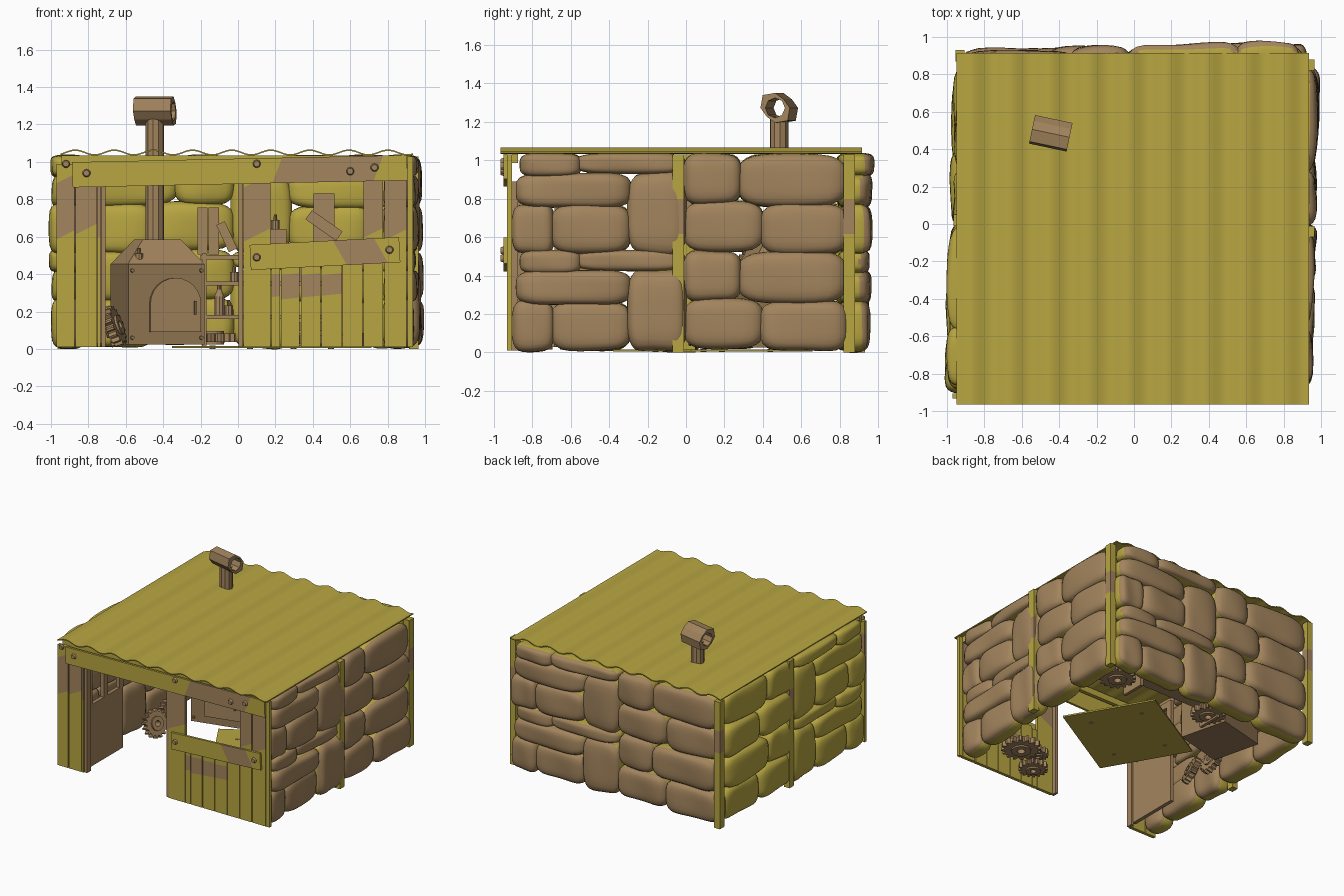
import bpy, bmesh, math, random
from mathutils import Matrix, Vector

if "Cube" in bpy.data.objects:
    bpy.data.objects.remove(bpy.data.objects["Cube"])

random.seed(4)

def material(name, rgb):
    m = bpy.data.materials.new(name)
    m.diffuse_color = (*rgb, 1)
    m.use_nodes = True
    m.node_tree.nodes["Principled BSDF"].inputs["Base Color"].default_value = m.diffuse_color
    return m

OLIVE = material("olive_wood", (0.48, 0.38, 0.054))
BROWN = material("rust_brown", (0.365, 0.232, 0.11))
IRON = material("dark_iron", (0.3, 0.19, 0.09))
MATS = [OLIVE, BROWN, IRON]
O, B, I = 0, 1, 2

def place(x, y, z, rx=0, ry=0, rz=0):
    r = [Matrix.Rotation(math.radians(a), 4, ax) for a, ax in ((rx, 'X'), (ry, 'Y'), (rz, 'Z'))]
    return Matrix.Translation((x, y, z)) @ r[2] @ r[1] @ r[0]

def finish(name, bm, mat=None, M=None, smooth=False):
    if mat is not None:
        for f in bm.faces:
            f.material_index = mat
    if M is not None:
        bm.transform(M)
    bmesh.ops.recalc_face_normals(bm, faces=bm.faces)
    for f in bm.faces:
        f.smooth = smooth
    me = bpy.data.meshes.new(name)
    bm.to_mesh(me)
    bm.free()
    for m in MATS:
        me.materials.append(m)
    ob = bpy.data.objects.new(name, me)
    bpy.context.collection.objects.link(ob)
    return ob

def box(name, size, M, mat=O, top=1.0):
    bm = bmesh.new()
    bmesh.ops.create_cube(bm, size=1)
    for v in bm.verts:
        t = top if v.co.z > 0 else 1
        v.co = Vector((v.co.x * size[0] * t, v.co.y * size[1] * t, v.co.z * size[2]))
    return finish(name, bm, mat, M)

def patched(name, size, M, axis, lo, hi, slope=0.0):
    """Board that is brown between two slanted cuts along one axis, olive elsewhere."""
    bm = bmesh.new()
    bmesh.ops.create_cube(bm, size=1)
    for v in bm.verts:
        v.co = Vector(a * s for a, s in zip(v.co, size))
    n = Vector((1, 0, -slope)) if axis == 0 else Vector((-slope, 0, 1))
    for d in (lo, hi):
        p = Vector((d, 0, 0)) if axis == 0 else Vector((0, 0, d))
        bmesh.ops.bisect_plane(bm, geom=bm.verts[:] + bm.edges[:] + bm.faces[:], plane_co=p, plane_no=n)
    for f in bm.faces:
        f.material_index = B if lo < f.calc_center_median().dot(n) < hi else O
    return finish(name, bm, None, M)

def cyl(name, r1, r2, depth, M, mat=B, n=8):
    bm = bmesh.new()
    bmesh.ops.create_cone(bm, cap_ends=True, segments=n, radius1=r1, radius2=r2, depth=depth)
    return finish(name, bm, mat, M)

def ring(name, outer, inner, depth, M, mat=B):
    """Extruded ring; outer is a list of radii around the circle."""
    bm = bmesh.new()
    n = len(outer)
    loops = []
    for z, inside in ((-depth / 2, 0), (depth / 2, 0), (depth / 2, 1), (-depth / 2, 1)):
        loops.append([bm.verts.new(((inner if inside else outer[i]) * math.cos(2 * math.pi * i / n),
                                    (inner if inside else outer[i]) * math.sin(2 * math.pi * i / n), z))
                      for i in range(n)])
    for k in range(4):
        a, b = loops[k], loops[(k + 1) % 4]
        for i in range(n):
            j = (i + 1) % n
            bm.faces.new((a[i], a[j], b[j], b[i]))
    return finish(name, bm, mat, M)

def gear(name, r, M, teeth=16):
    ring(name, [r, r, r * .82, r * .82] * teeth, r * .45, .045, M)
    ring(name + "_hub", [r * .5] * 16, r * .2, .07, M)

# Corrugated roof
bm = bmesh.new()
cols = []
for i in range(109):
    x = -.95 + 1.885 * i / 108
    z = 1.05 + .013 * math.cos(2 * math.pi * (x + .87) / .209)
    cols.append([bm.verts.new((x, y, z + dz)) for y, dz in
                 ((-.965, -.004), (.915, -.004), (.915, .004), (-.965, .004))])
for a, b in zip(cols, cols[1:]):
    for k in range(4):
        bm.faces.new((a[k], a[(k + 1) % 4], b[(k + 1) % 4], b[k]))
bm.faces.new(cols[0])
bm.faces.new(cols[-1])
roof = finish("corrugated_roof", bm, O)
for p in roof.data.polygons:
    p.use_smooth = abs(p.normal.y) < .5 and abs(p.normal.x) < .9

# Sandbag walls: bag layout (u0, u1, z0, z1), repeated twice in height
BAGS = [(-.9, -.69, .005, .265), (-.7, -.29, .01, .26), (-.88, -.29, .245, .425),
        (-.86, -.55, .41, .525), (-.57, -.01, .425, .525), (-.3, .0, .0, .43),
        (-.01, .4, .02, .275), (.39, .84, .005, .265), (-.01, .285, .265, .525), (.275, .83, .255, .52)]

def sandbag_wall(name, M, stretch=1.0, shift=0.0, thick=.165):
    bm = bmesh.new()
    for lift in (0, .505):
        for u0, u1, z0, z1 in BAGS:
            t = bmesh.new()
            bmesh.ops.create_cube(t, size=2)
            bmesh.ops.subdivide_edges(t, edges=t.edges[:], cuts=7, use_grid_fill=True)
            h = Vector((thick / 2 + random.uniform(-.01, .008),
                        (u1 - u0) / 2 * stretch + .006, (z1 - z0) / 2 + .005))
            c = Vector((random.uniform(-.01, .008), (u0 + u1) / 2 * stretch + shift,
                        (z0 + z1) / 2 + lift + .003))
            ph = random.uniform(0, 6)
            for v in t.verts:
                q = v.co
                k = (abs(q.x) ** 3.2 + abs(q.y) ** 5 + abs(q.z) ** 4) ** (-1 / 4)
                q = q * min(k, 1.0)
                sag = .98 + .04 * math.sin(2.5 * q.y + ph)
                bulge = 1 + .08 * math.sin(3 * q.y + ph + q.z)
                v.co = Vector((q.x * h.x * bulge, q.y * h.y, q.z * h.z * sag)) + c
            t.normal_update()
            for f in t.faces:      # outward side brown, the rest olive
                f.material_index = B if f.normal.x > .22 else O
            me = bpy.data.meshes.new("tmp")
            t.to_mesh(me)
            t.free()
            bm.from_mesh(me)
            bpy.data.meshes.remove(me)
    finish(name, bm, None, M, True)

sandbag_wall("right_sandbags", place(.885, 0, 0, rz=-1.6))
sandbag_wall("left_sandbags", place(-.895, 0, 0, rz=-1.6))
sandbag_wall("back_sandbags", place(0, .862, 0, rz=91.3), 1.06, .035)

# Side and corner posts
for x, y in ((.94, -.04), (.94, .85), (-.94, .02), (-.93, .9)):
    patched("side_post", (.05, .06, 1.03), place(x, y, .515), 2, .1, .28)

# Front boards: (x0, x1, top, brown from, brown to)
for x0, x1, z1, lo, hi in ((-.97, -.875, .99, .61, .91), (-.868, -.755, .98, .64, .91), (-.75, -.735, .96, .6, .88),
                           (.03, .175, 1.0, .61, .9), (.18, .225, .5, .28, .4), (.23, .33, .52, .27, .4),
                           (.338, .44, .5, .28, .4), (.446, .555, .53, .29, .4), (.56, .665, .54, 2, 3),
                           (.67, .775, 1.0, .62, .98), (.782, .9, 1.02, .61, .98), (.905, .935, 1.03, 2, 3)):
    c = .005 + z1 / 2
    patched("front_board", (x1 - x0, .026, z1 - .01), place((x0 + x1) / 2, -.919, c), 2, lo - c, hi - c,
            .5 if z1 > .6 else .1)
# Front cross beams and bolts
patched("top_beam", (1.79, .018, .135), place(.01, -.941, .95, ry=-1.2), 0, .2, .74, .4)
patched("window_beam", (.8, .018, .135), place(.465, -.941, .51, ry=-3), 0, .08, .3, -.5)
box("roof_lintel", (1.85, .03, .05), place(-.02, -.89, 1.01))
for x, z in ((-.92, .99), (-.81, .94), (.1, .99), (.6, .95), (.73, .97), (.1, .49), (.81, .53)):
    cyl("bolt", .022, .016, .016, place(x, -.957, z, rx=90), B, 10)

# Door frame and open door
for x in (-.72, .015):
    box("door_jamb", (.022, .05, .88), place(x, -.9, .45), B)
box("open_door_panel", (.03, .44, .5), place(-.74, -.66, .28), B)
for y in (-.86, -.66, -.46):
    box("open_door_bar", (.03, .05, .36), place(-.74, y, .7), B)
box("open_door_top", (.03, .44, .05), place(-.74, -.66, .87), B)

# Furnace with arched door, hood and chimney
F = place(-.43, .48, 0, rz=14)
box("furnace_body", (.42, .4, .43), F @ place(0, 0, .24), I)
box("furnace_hood", (.42, .38, .13), F @ place(0, 0, .52), B, .5)
bm = bmesh.new()
arch = [(-.14, 0), (.14, 0)] + [(.14 * math.cos(a * math.pi / 12), .15 + .14 * math.sin(a * math.pi / 12)) for a in range(13)]
f = bm.faces.new([bm.verts.new((x, 0, z)) for x, z in arch])
ext = bmesh.ops.extrude_face_region(bm, geom=[f])
for v in ext["geom"]:
    if isinstance(v, bmesh.types.BMVert):
        v.co.y -= .025
finish("furnace_door", bm, B, F @ place(.045, -.198, .09))
box("furnace_handle", (.012, .03, .07), F @ place(.15, -.235, .22), I)
for x in (-.19, .19):
    for z in (.06, .42):
        cyl("furnace_rivet", .012, .01, .02, F @ place(x, -.205, z, rx=90), I, 6)
C = place(-.445, .485, 0, rz=-12)
cyl("chimney_pipe", .05, .05, .66, C @ place(0, 0, .9), B, 10)
ring("chimney_cap", [.078, .094, .078, .064, .078, .094, .078, .064], .052, .205, C @ place(0, 0, 1.272, ry=90), B)

# Floor sheet with rivets
S = place(.18, .14, .01, rz=30)
box("floor_sheet", (.81, .73, .012), S, O)
for x in (-.25, .25):
    for y in (-.2, .2):
        cyl("floor_rivet", .016, .016, .018, S @ place(x, y, 0), B)

# Shelves on the back wall
for z in (.17, .35, .49):
    box("shelf_board", (.78, .2, .022), place(.19, .66, z), B)
for x in (-.18, .56):
    box("shelf_side", (.025, .2, .5), place(x, .66, .26), B)
for x in (-.19, -.13):
    box("stored_board", (.055, .02, .25), place(x, .74, .63), B)
box("leaning_board", (.05, .02, .16), place(-.06, .72, .6, ry=-25), B)
box("tall_board", (.11, .02, .3), place(.46, .75, .68), B)
box("sloped_board", (.2, .1, .06), place(.46, .62, .66, ry=35), B)
for x, y, z in ((-.1, .6, .181), (.08, .65, .181), (.33, .6, .361)):
    cyl("bottle", .028, .028, .1, place(x, y, z + .05), B, 10)
    cyl("bottle_neck", .028, .011, .04, place(x, y, z + .12), B, 10)
    cyl("bottle_top", .012, .012, .04, place(x, y, z + .155), B, 10)
for x, y, z in ((-.05, .6, .181), (-.02, .64, .361), (.1, .6, .361), (.2, .62, .64), (-.53, .3, .46)):
    cyl("tin_can", .024, .024, .05, place(x, y, z + .025), B, 10)
    cyl("tin_lid", .01, .008, .03, place(x, y, z + .065), I, 8)
box("small_crate", (.12, .12, .14), place(.2, .64, .57), B)

# Loose gears
for x, y, z, r, rx, ry in ((.74, .69, .05, .14, 0, 0), (-.14, .69, .06, .13, 0, 0), (.61, -.58, .05, .15, 0, 0),
                           (.35, -.75, .05, .11, 0, 0), (.38, -.66, .12, .08, 0, 0),
                           (-.68, .09, .12, .11, 0, 75), (-.66, -.12, .12, .11, 15, 70)):
    gear("gear", r, place(x, y, z, rx, ry))
